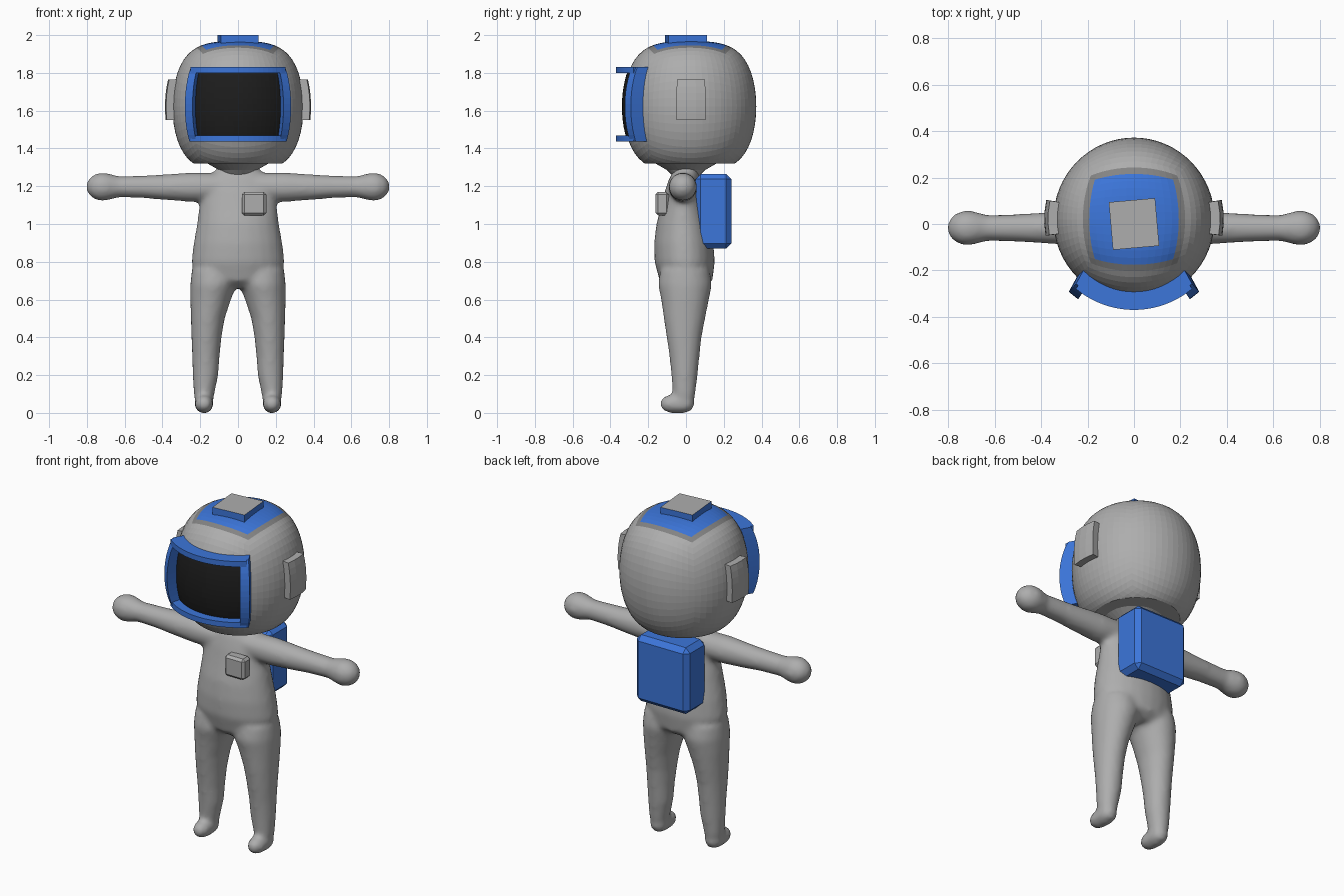
import bpy, bmesh, math
from mathutils import Vector

if "Cube" in bpy.data.objects:
    bpy.data.objects.remove(bpy.data.objects["Cube"])


def colour(name, rgb):
    m = bpy.data.materials.new(name)
    m.diffuse_color = (*rgb, 1)
    m.use_nodes = True
    m.node_tree.nodes["Principled BSDF"].inputs["Base Color"].default_value = m.diffuse_color
    return m


LIGHT = colour("light grey", (0.42, 0.42, 0.42))
DARK = colour("mid grey", (0.23, 0.23, 0.23))
BLUE = colour("blue", (0.045, 0.18, 0.70))
BLACK = colour("black", (0.012, 0.012, 0.012))


def finish(bm, name, mats):
    bmesh.ops.recalc_face_normals(bm, faces=bm.faces)
    me = bpy.data.meshes.new(name)
    bm.to_mesh(me)
    bm.free()
    for m in mats:
        me.materials.append(m)
    ob = bpy.data.objects.new(name, me)
    bpy.context.collection.objects.link(ob)
    return ob


def loft(bm, axis, rings, n=24):
    """Closed tube of elliptical rings (centre, radius a, radius b) across an axis."""
    a, b = [(1, 2), (0, 2), (0, 1)][axis]
    loops = []
    for c, ra, rb in rings:
        loop = []
        for i in range(n):
            p = Vector(c)
            p[a] += ra * math.cos(math.tau * i / n)
            p[b] += rb * math.sin(math.tau * i / n)
            loop.append(bm.verts.new(p))
        loops.append(loop)
    for l0, l1 in zip(loops, loops[1:]):
        for i in range(n):
            j = (i + 1) % n
            bm.faces.new((l0[i], l0[j], l1[j], l1[i]))
    bm.faces.new(loops[0])
    bm.faces.new(loops[-1])


# Suit body: torso, legs, feet and arms merged into one smooth skin
bm = bmesh.new()
loft(bm, 2, [((0, y, z), rx, ry) for z, y, rx, ry in (
    (0.66, 0, 0.12, 0.09), (0.70, 0, 0.23, 0.14), (0.80, -0.007, 0.247, 0.16),
    (0.90, -0.012, 0.235, 0.157), (1.0, -0.015, 0.217, 0.142), (1.1, -0.015, 0.205, 0.115),
    (1.18, -0.015, 0.20, 0.095), (1.24, -0.01, 0.18, 0.08), (1.275, 0, 0.13, 0.07),
    (1.33, 0, 0.08, 0.06))])
for s in (-1, 1):
    loft(bm, 2, [((s * x, y, z), rx, ry) for z, x, y, rx, ry in (
        (0.03, 0.18, -0.01, 0.043, 0.045), (0.10, 0.18, -0.01, 0.055, 0.06),
        (0.20, 0.172, -0.008, 0.068, 0.07), (0.30, 0.17, -0.008, 0.073, 0.08),
        (0.40, 0.167, -0.01, 0.08, 0.093), (0.50, 0.16, -0.008, 0.09, 0.11),
        (0.60, 0.145, -0.005, 0.108, 0.127), (0.68, 0.130, -0.005, 0.123, 0.143),
        (0.76, 0.125, -0.005, 0.12, 0.13))])
    loft(bm, 1, [((s * 0.18, y, z), r, r) for y, z, r in (
        (0.042, 0.05, 0.02), (0.025, 0.05, 0.042), (-0.01, 0.05, 0.052), (-0.05, 0.047, 0.049),
        (-0.09, 0.048, 0.048), (-0.12, 0.048, 0.036), (-0.138, 0.048, 0.015))])
    loft(bm, 0, [((s * x, -0.017, z), ry, rz) for x, z, ry, rz in (
        (0.05, 1.195, 0.075, 0.075), (0.25, 1.195, 0.075, 0.078), (0.40, 1.195, 0.066, 0.067),
        (0.50, 1.197, 0.06, 0.06), (0.63, 1.197, 0.056, 0.056), (0.665, 1.197, 0.065, 0.065),
        (0.70, 1.197, 0.074, 0.074), (0.735, 1.197, 0.075, 0.075), (0.77, 1.197, 0.06, 0.06),
        (0.79, 1.197, 0.042, 0.042), (0.803, 1.197, 0.015, 0.015))])
body = finish(bm, "suit_body", [])
rm = body.modifiers.new("merge", 'REMESH')
rm.mode, rm.voxel_size = 'VOXEL', 0.014
sm = body.modifiers.new("soften", 'SMOOTH')
sm.factor, sm.iterations = 0.5, 8
skin = bpy.data.meshes.new_from_object(body.evaluated_get(bpy.context.evaluated_depsgraph_get()))
body.modifiers.clear()
body.data = skin

# Suit bands: cut clean edges, then colour the faces between the cuts
bm = bmesh.new()
bm.from_mesh(skin)


def cut(co, no, side=0):
    fs = [f for f in bm.faces if f.calc_center_median().x * side >= 0]
    geom = fs + list({e for f in fs for e in f.edges}) + list({v for f in fs for v in f.verts})
    bmesh.ops.bisect_plane(bm, geom=geom, dist=1e-5, plane_co=co, plane_no=no)


cut((0, 0, 0), (1, 0, 0))
for z in (0.21, 0.285):
    cut((0, 0, z), (0, 0, 1))
for s in (-1, 1):
    for x in (0.315, 0.337, 0.515, 0.585):
        cut((s * x, 0, 0), (1, 0, 0), s)
    for z in (0.58, 0.612):
        cut((0, 0, z), (-s * 0.17, 0, 1), s)
for f in bm.faces:
    c = f.calc_center_median()
    x = abs(c.x)
    f.smooth = True
    if 0.21 < c.z < 0.285 or 0.515 < x < 0.585:
        f.material_index = 2
    elif 0.58 < c.z - 0.17 * x < 0.612 or 0.315 < x < 0.337:
        f.material_index = 1
    else:
        f.material_index = 0
bm.to_mesh(skin)
bm.free()
skin.materials.clear()
for m in (LIGHT, DARK, BLUE):
    skin.materials.append(m)

# Helmet: a cube grid rounded into a slightly boxy ball, flat at the bottom
CY, CZ, R = 0.02, 1.622, 0.347
N = 16
bm = bmesh.new()
bmesh.ops.create_cube(bm, size=2)
bmesh.ops.subdivide_edges(bm, edges=bm.edges, cuts=N - 1, use_grid_fill=True)
for f in bm.faces:
    c = f.calc_center_median()
    k = max(abs(c.x), abs(c.y))
    f.material_index = 0 if c.z < 0.99 or k > 0.875 else 1 if k > 0.75 else 2
for v in bm.verts:
    d = Vector([math.tan(t * math.pi / 4) for t in v.co]).normalized()
    v.co = (R * d.x, CY + 0.352 * d.y, CZ + R * (1.4 * d.z - 0.4 * d.z ** 3))
bmesh.ops.bisect_plane(bm, geom=bm.verts[:] + bm.edges[:] + bm.faces[:], dist=1e-5,
                       plane_co=(0, 0, 1.32), plane_no=(0, 0, -1), clear_outer=True)
bmesh.ops.holes_fill(bm, edges=[e for e in bm.edges if e.is_boundary])
finish(bm, "helmet", [LIGHT, DARK, BLUE])

# Neck collar
bm = bmesh.new()
loft(bm, 2, [((0, 0, 1.255), 0.08, 0.07), ((0, 0, 1.285), 0.10, 0.10), ((0, 0, 1.325), 0.17, 0.17)], 32)
finish(bm, "neck_collar", [LIGHT])


def shell_radius(z):
    """Horizontal helmet radius at a height."""
    w = abs(z - CZ) / R
    s = w
    for _ in range(30):
        s = w / (1.4 - 0.4 * s * s)
    return 0.35 * math.sqrt(max(0, 1 - s * s))


def curved_block(name, mat, inner_deg, outer_deg, z0, z1, r_in, r_out, nu=10, nz=10):
    """Block bent round the helmet axis; 0 degrees is the front."""
    bm = bmesh.new()
    layers = []
    for (a0, a1), rad in ((inner_deg, r_in), (outer_deg, r_out)):
        grid = []
        for j in range(nz + 1):
            z = z0 + (z1 - z0) * j / nz
            row = []
            for i in range(nu + 1):
                a = math.radians(a0 + (a1 - a0) * i / nu)
                row.append(bm.verts.new((rad(z) * math.sin(a), CY - rad(z) * math.cos(a), z)))
            grid.append(row)
        layers.append(grid)
    for g in layers:
        for j in range(nz):
            for i in range(nu):
                bm.faces.new((g[j][i], g[j][i + 1], g[j + 1][i + 1], g[j + 1][i]))
    p, q = layers
    for j in (0, nz):
        for i in range(nu):
            bm.faces.new((p[j][i], p[j][i + 1], q[j][i + 1], q[j][i]))
    for i in (0, nu):
        for j in range(nz):
            bm.faces.new((p[j][i], p[j + 1][i], q[j + 1][i], q[j][i]))
    return finish(bm, name, [mat])


# Visor, its frame and the ear pads
curved_block("visor", BLACK, (-41, 41), (-41, 41), 1.455, 1.815,
             lambda z: shell_radius(z) + 0.002, lambda z: shell_radius(z) + 0.009, 20, 12)
for name, z0, z1 in (("frame_top", 1.80, 1.832), ("frame_bottom", 1.437, 1.468)):
    curved_block(name, BLUE, (-41, 41), (-40, 40), z0, z1, lambda z: 0.30, lambda z: 0.39, 20, 1)
for s in (-1, 1):
    side = "left" if s < 0 else "right"
    curved_block("frame_" + side, BLUE, (s * 40, s * 45), (s * 35, s * 42), 1.437, 1.832,
                 lambda z: shell_radius(z) - 0.005, lambda z: 1.2 * shell_radius(z), 1, 12)
    curved_block("ear_pad_" + side, LIGHT, (s * 79, s * 103), (s * 79.5, s * 102.5), 1.55, 1.765,
                 lambda z: shell_radius(z) - 0.01, lambda z: shell_radius(z) + 0.037, 3, 6)


def box(name, mats, x, y, z, bevel=0, turn=0):
    bm = bmesh.new()
    bmesh.ops.create_cube(bm, size=1)
    for v in bm.verts:
        v.co = (v.co.x * (x[1] - x[0]), v.co.y * (y[1] - y[0]), v.co.z * (z[1] - z[0]))
    if bevel:
        bmesh.ops.bevel(bm, geom=bm.edges[:], offset=bevel, segments=1, affect='EDGES')
    for f in bm.faces:
        f.material_index = len(mats) - 1 if f.normal.z > 0.9 else 0
    ob = finish(bm, name, mats)
    ob.location = (sum(x) / 2, sum(y) / 2, sum(z) / 2)
    ob.rotation_euler.z = turn
    return ob


# Helmet cap, backpack and chest unit
box("helmet_cap", [BLUE, LIGHT], (-0.1, 0.1), (-0.103, 0.103), (1.95, 2.0), 0, math.radians(5))
box("backpack", [BLUE], (-0.175, 0.175), (0.05, 0.24), (0.87, 1.265), 0.028)
box("chest_unit", [LIGHT], (0.02, 0.15), (-0.162, -0.09), (1.045, 1.17), 0.014)
